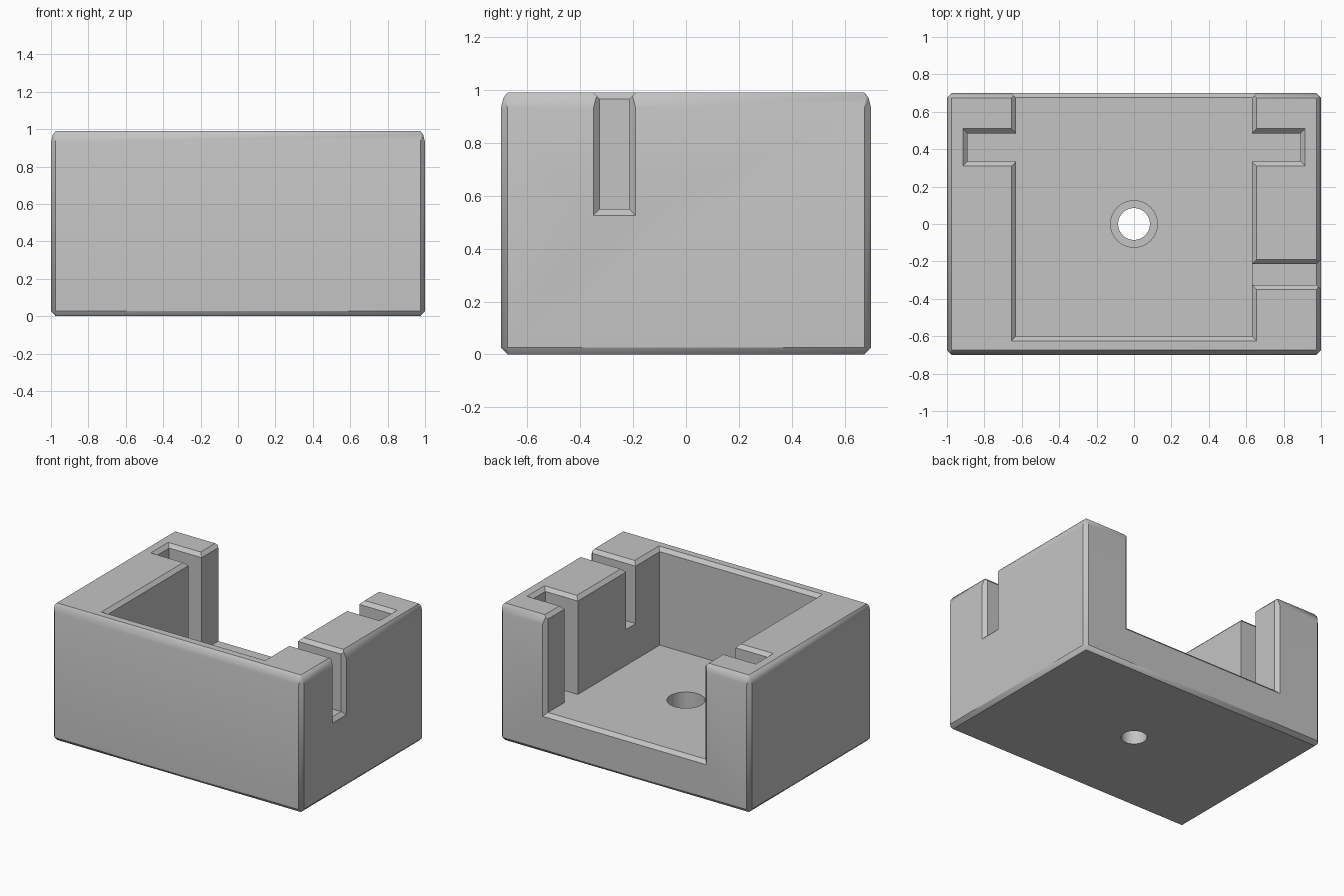
import bpy, bmesh, math

cube = bpy.data.objects.get("Cube")
if cube:
    bpy.data.objects.remove(cube, do_unlink=True)

TOP, FLOOR, CH = 0.99, 0.29, 0.025


def loft(name, rings):
    """Closed solid skinned through rings of equal point count."""
    bm = bmesh.new()
    loops = [[bm.verts.new(p) for p in ring] for ring in rings]
    n = len(loops[0])
    for a, b in zip(loops, loops[1:]):
        for i in range(n):
            j = (i + 1) % n
            bm.faces.new((a[i], a[j], b[j], b[i]))
    bm.faces.new(loops[0][::-1])
    bm.faces.new(loops[-1])
    bmesh.ops.recalc_face_normals(bm, faces=bm.faces)
    mesh = bpy.data.meshes.new(name)
    bm.to_mesh(mesh)
    bm.free()
    obj = bpy.data.objects.new(name, mesh)
    bpy.context.collection.objects.link(obj)
    return obj


def rect(axis, level, a0, a1, b0, b1, grow=0.0):
    """Rectangle ring across an axis, enlarged on every side by grow."""
    a0, a1, b0, b1 = a0 - grow, a1 + grow, b0 - grow, b1 + grow
    ring = []
    for a, b in ((a0, b0), (a1, b0), (a1, b1), (a0, b1)):
        p = [a, b]
        p.insert(axis, level)
        ring.append(tuple(p))
    return ring


def chamfered_rect(z, inset, cut):
    """Rectangular body section with clipped corners."""
    x, y = 1 - inset, 0.7 - inset
    return [(x, cut - y, z), (x, y - cut, z), (x - cut, y, z), (cut - x, y, z),
            (-x, y - cut, z), (-x, cut - y, z), (cut - x, -y, z), (x - cut, -y, z)]


def circle(r, z, n=48):
    return [(r * math.cos(2 * math.pi * i / n), r * math.sin(2 * math.pi * i / n), z)
            for i in range(n)]


def top_cutter(name, bottom, *bounds):
    """Pocket open at the top, with a chamfered rim."""
    return loft(name, [rect(2, bottom, *bounds),
                       rect(2, TOP - CH, *bounds),
                       rect(2, TOP + CH, *bounds, grow=2 * CH)])


def side_flare(name, axis, face, *bounds):
    """Chamfer cutter for an opening in a side wall."""
    return loft(name, [rect(axis, face - CH, *bounds),
                       rect(axis, face + CH, *bounds, grow=2 * CH)])


# Block with clipped corners, chamfered base and rounded top edge
body = loft("holder_body", [
    chamfered_rect(0, CH, 0.002),
    chamfered_rect(0.027, 0, CH),
    chamfered_rect(0.93, 0, CH),
    chamfered_rect(0.97, 0.01, 0.01),
    chamfered_rect(TOP, CH, 0.002),
])

# Main pocket open to the back, side slot, two rail grooves, stepped screw hole
cutters = [
    top_cutter("pocket_cutter", FLOOR, -0.63, 0.63, -0.6, 0.9),
    side_flare("back_opening_chamfer_cutter", 1, 0.7, -0.63, 0.63, FLOOR, 1.3),
    top_cutter("side_slot_cutter", 0.55, 0.5, 1.1, -0.325, -0.215),
    side_flare("side_slot_chamfer_cutter", 0, 1.0, -0.325, -0.215, 0.55, 1.3),
    top_cutter("left_groove_cutter", FLOOR, 0.5, 0.89, 0.335, 0.485),
    top_cutter("right_groove_cutter", FLOOR, -0.89, -0.5, 0.335, 0.485),
    loft("screw_hole_cutter", [circle(0.085, -0.1), circle(0.085, 0.14),
                               circle(0.125, 0.14), circle(0.125, 0.6)]),
]

bpy.ops.object.select_all(action='DESELECT')
body.select_set(True)
bpy.context.view_layer.objects.active = body
for cutter in cutters:
    cutter.hide_render = True
    mod = body.modifiers.new(cutter.name, 'BOOLEAN')
    mod.operation = 'DIFFERENCE'
    mod.solver = 'EXACT'
    mod.object = cutter
    bpy.ops.object.modifier_apply(modifier=mod.name)
    bpy.data.objects.remove(cutter, do_unlink=True)

# Single grey plastic
grey = bpy.data.materials.new("light_grey")
grey.use_nodes = True
colour = (0.55, 0.55, 0.55, 1)
grey.diffuse_color = colour
grey.node_tree.nodes["Principled BSDF"].inputs["Base Color"].default_value = colour
body.data.materials.clear()
body.data.materials.append(grey)

bpy.ops.object.shade_smooth_by_angle(angle=math.radians(40))
